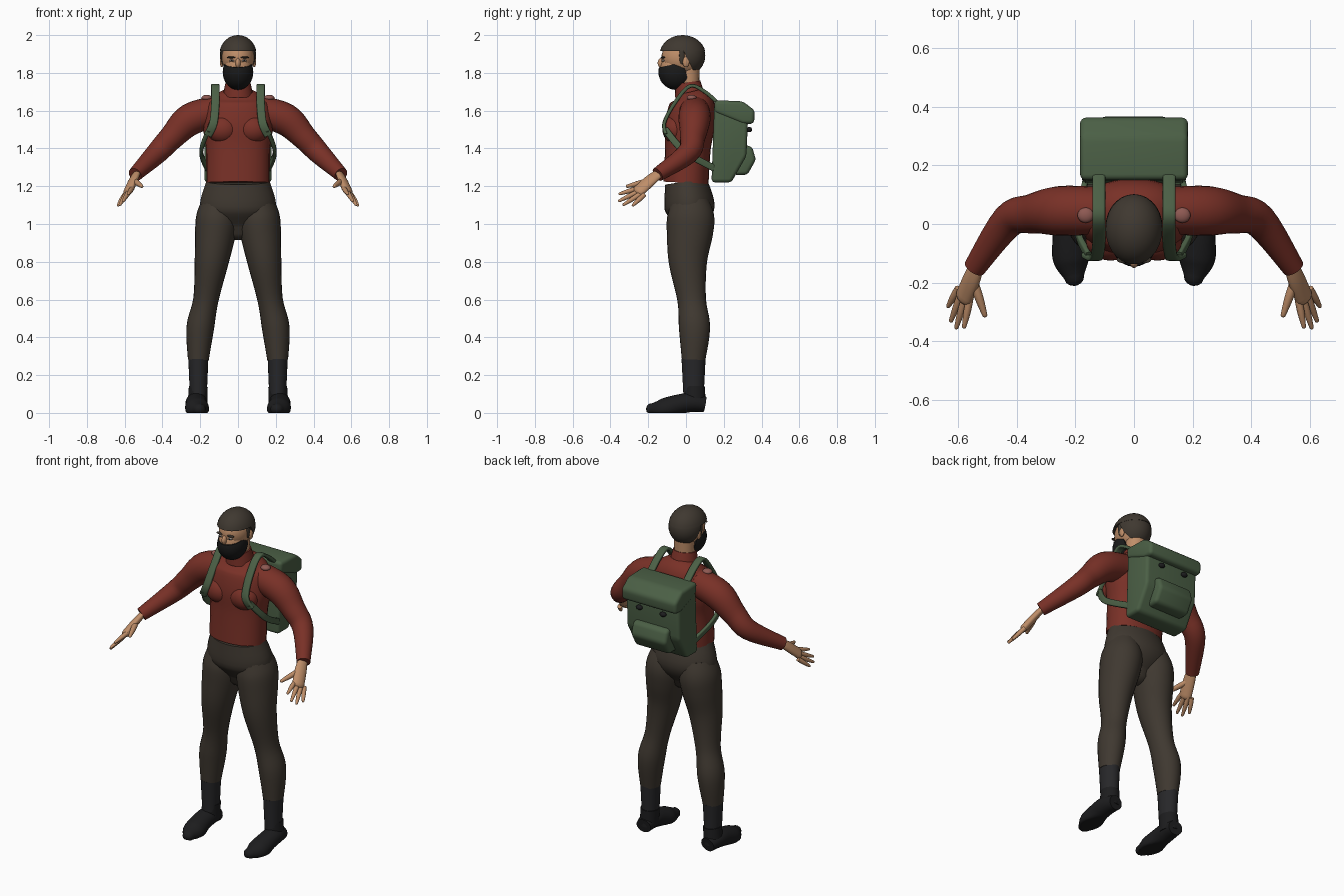
import bpy, bmesh, math
from mathutils import Vector

if "Cube" in bpy.data.objects:
    bpy.data.objects.remove(bpy.data.objects["Cube"])


def material(name, red, green, blue):
    mat = bpy.data.materials.new(name)
    mat.use_nodes = True
    mat.diffuse_color = (red, green, blue, 1)
    shader = mat.node_tree.nodes["Principled BSDF"]
    shader.inputs["Base Color"].default_value = (red, green, blue, 1)
    return mat


WOOL = material("red wool", .19, .03, .02)
CLOTH = material("dark brown cloth", .05, .04, .03)
SOCK = material("charcoal sock", .02, .02, .022)
LEATHER = material("black leather", .012, .012, .013)
CANVAS = material("green canvas", .07, .115, .06)
SKIN = material("skin", .52, .27, .14)
HAIR = material("brown hair", .05, .04, .03)
BEARD = material("black beard", .01, .01, .01)
PATCH = material("faded red patch", .27, .1, .085)
EYE = material("eye white", .45, .4, .36)


def finish(bm, name, mat, mirror):
    """Turn a bmesh into a smooth object, mirrored to the other side if asked."""
    bmesh.ops.recalc_face_normals(bm, faces=bm.faces)
    mesh = bpy.data.meshes.new(name)
    bm.to_mesh(mesh)
    bm.free()
    mesh.materials.append(mat)
    ob = bpy.data.objects.new(name, mesh)
    bpy.context.collection.objects.link(ob)
    if mirror:
        ob.modifiers.new("mirror", "MIRROR")
    bpy.ops.object.select_all(action="DESELECT")
    ob.select_set(True)
    bpy.context.view_layer.objects.active = ob
    bpy.ops.object.shade_smooth_by_angle(angle=math.radians(55))


def spline(rings, steps=5):
    """Smooth in-between rings through the given ones."""
    padded = [rings[0], *rings, rings[-1]]
    out = []
    for i in range(len(rings) - 1):
        for s in range(steps):
            t = s / steps
            out.append([b + t * (c - a + t * (2 * a - 5 * b + 4 * c - d
                                              + t * (3 * b - a - 3 * c + d))) / 2
                        for a, b, c, d in zip(*padded[i:i + 4])])
    return out + [list(rings[-1])]


def bridge(bm, loop, following):
    """Join two vertex loops with quads."""
    for k in range(len(loop)):
        bm.faces.new((loop[k - 1], loop[k], following[k], following[k - 1]))


def tube(name, mat, rings, flat=1, across=(1, 0, 0), mirror=True, dome=False, square=1):
    """Loft rings of (x, y, z, half width); flat is thickness over width."""
    rings = spline(rings)
    if dome:
        end, before = Vector(rings[-1][:3]), Vector(rings[-2][:3])
        ahead, radius = (end - before).normalized(), rings[-1][3]
        for turn in (30, 55, 80):
            angle = math.radians(turn)
            centre = end + ahead * radius * flat * math.sin(angle)
            rings.append([*centre, radius * math.cos(angle)])
    points = [Vector(ring[:3]) for ring in rings]
    bm = bmesh.new()
    loops = []
    sides = 24
    for i, ring in enumerate(rings):
        along = (points[min(i + 1, len(points) - 1)] - points[max(i - 1, 0)]).normalized()
        wide = Vector(across)
        wide = (wide - along * wide.dot(along)).normalized()
        thick = along.cross(wide) * flat
        loop = []
        for k in range(sides):
            angle = math.tau * k / sides
            c, s = [math.copysign(abs(f) ** square, f)
                    for f in (math.cos(angle), math.sin(angle))]
            co = points[i] + (wide * c + thick * s) * ring[3]
            co.z = max(co.z, 0)  # flat on the ground
            loop.append(bm.verts.new(co))
        loops.append(loop)
    for loop, following in zip(loops, loops[1:]):
        bridge(bm, loop, following)
    bm.faces.new(loops[0])
    bm.faces.new(loops[-1])
    finish(bm, name, mat, mirror)


def ball(name, mat, centre, radii, cuts=(), mirror=True):
    """Ellipsoid, trimmed beyond each (point, outward normal) plane."""
    bm = bmesh.new()
    bmesh.ops.create_uvsphere(bm, u_segments=28, v_segments=18, radius=1)
    bmesh.ops.scale(bm, vec=radii, verts=bm.verts)
    bmesh.ops.translate(bm, vec=centre, verts=bm.verts)
    for point, normal in cuts:
        cut = bmesh.ops.bisect_plane(bm, geom=bm.verts[:] + bm.edges[:] + bm.faces[:],
                                     plane_co=point, plane_no=normal, clear_outer=True)
        rim = [e for e in cut["geom_cut"] if isinstance(e, bmesh.types.BMEdge)]
        bmesh.ops.holes_fill(bm, edges=rim)
    finish(bm, name, mat, mirror)


def slab(name, mat, half, bevel, profile):
    """Side profile of (y, z) points carried across x, with rounded edges."""
    bm = bmesh.new()
    ends = [[bm.verts.new((x, y, z)) for y, z in profile] for x in (-half, half)]
    bridge(bm, *ends)
    for end in ends:
        bm.faces.new(end)
    bmesh.ops.recalc_face_normals(bm, faces=bm.faces)
    bmesh.ops.bevel(bm, geom=bm.edges[:], offset=bevel, segments=4, profile=.5,
                    affect="EDGES")
    finish(bm, name, mat, mirror=False)


# Trousers
tube("trouser_hips", CLOTH, [(0, 0, 1.225, .168), (0, .02, 1.08, .2), (0, .02, .98, .1)],
     flat=.66, mirror=False, dome=True)
tube("trouser_legs", CLOTH, [(.1, .02, 1.12, .09), (.11, .025, 1.04, .11), (.12, .02, .95, .108),
     (.14, .01, .8, .09), (.17, .03, .6, .067), (.2, .045, .45, .073), (.21, .04, .28, .055)],
     flat=1.13)

# Socks and shoes
tube("socks", SOCK, [(.21, .04, .285, .053), (.21, .04, .1, .045)], flat=1.2)
tube("shoe_cuffs", LEATHER, [(.21, .045, .14, .05), (.215, .045, .04, .052)], flat=1.12)
tube("shoes", LEATHER, [(.215, .1, .045, .045), (.22, .03, .055, .056), (.22, -.04, .045, .058),
     (.215, -.12, .02, .062), (.205, -.18, .02, .035)], flat=.9, dome=True)

# Sweater
tube("sweater_body", WOOL, [(0, 0, 1.218, .168), (0, .01, 1.4, .17), (0, .02, 1.52, .185),
     (0, .035, 1.64, .165), (0, .025, 1.7, .09)], flat=.71, mirror=False, square=.9)
tube("collar", WOOL, [(0, .02, 1.68, .08), (0, .01, 1.75, .066)], mirror=False)
ball("chest", WOOL, (.08, -.055, 1.5), (.085, .07, .075))
tube("sleeves", WOOL, [(.1, .045, 1.6, .08), (.25, .045, 1.555, .085), (.35, .035, 1.46, .067),
     (.43, .01, 1.375, .058), (.545, -.15, 1.262, .038)], across=(0, 1, 0))
ball("shoulder_patches", PATCH, (.165, .03, 1.668), (.028, .026, .016))

# Hands: four fingers fanned between index and little finger, and a thumb
KNUCKLES = (.6, .6, -.5)
tube("palms", SKIN, [(.535, -.14, 1.27, .028), (.555, -.19, 1.23, .035), (.58, -.25, 1.175, .036)],
     flat=.6, across=KNUCKLES, dome=True)


def finger(name, base, tip, radius):
    tube(name, SKIN, [(*base, radius), (*base.lerp(tip, .5), radius), (*tip, radius * .6)],
         across=KNUCKLES, dome=True)


first, last = Vector((.56, -.25, 1.19)), Vector((.6, -.22, 1.155))
first_tip, last_tip = Vector((.58, -.35, 1.16)), Vector((.634, -.28, 1.1))
reach = Vector((.01, -.03, -.02))
for i, label in enumerate(("index", "middle", "ring", "little")):
    t = i / 3
    finger(label + "_fingers", first.lerp(last, t),
           first_tip.lerp(last_tip, t) + reach * math.sin(math.pi * t), .0125)
finger("thumbs", Vector((.55, -.19, 1.23)), Vector((.51, -.31, 1.2)), .015)

# Neck and head
tube("neck", SKIN, [(0, .012, 1.7, .057), (0, .012, 1.84, .06)], mirror=False)
ball("skull", SKIN, (0, -.02, 1.88), (.086, .11, .1), mirror=False)
ball("jaw", SKIN, (0, -.052, 1.82), (.074, .084, .09), mirror=False)
ball("nose", SKIN, (0, -.13, 1.852), (.014, .02, .026), mirror=False)
ball("ears", SKIN, (.086, 0, 1.858), (.01, .018, .028))
ball("eyes", EYE, (.033, -.121, 1.865), (.013, .008, .006))
ball("pupils", BEARD, (.033, -.127, 1.865), (.005, .004, .005))
ball("eyebrows", HAIR, (.035, -.122, 1.882), (.024, .012, .005))

# Hair and beard
ball("hair_top", HAIR, (0, -.018, 1.895), (.099, .122, .105), mirror=False,
     cuts=[((0, 0, 1.915), (0, 0, -1))])
ball("hair_back", HAIR, (0, -.008, 1.89), (.097, .11, .105), mirror=False,
     cuts=[((0, .02, 1.85), (0, -1, -.5))])
ball("sideburns", HAIR, (.083, -.022, 1.89), (.008, .014, .045))
ball("beard", BEARD, (0, -.052, 1.805), (.081, .094, .095), mirror=False,
     cuts=[((0, -.145, 1.828), (0, -.22, 1)), ((0, 0, 1.8), (0, 1, .25))])

# Backpack
slab("backpack_body", CANVAS, .178, .02,
     [(.135, 1.22), (.24, 1.22), (.32, 1.36), (.33, 1.6), (.15, 1.64)])
slab("backpack_lid", CANVAS, .184, .02,
     [(.15, 1.59), (.15, 1.655), (.3, 1.65), (.365, 1.6), (.36, 1.53), (.3, 1.53)])
slab("backpack_pocket", CANVAS, .118, .02,
     [(.25, 1.26), (.325, 1.26), (.37, 1.34), (.35, 1.41), (.3, 1.42)])
ball("backpack_buckles", LEATHER, (.08, .335, 1.5), (.02, .015, .014))


def strap(name, points, half, flat):
    tube(name, CANVAS, [(*p, half) for p in points], flat=flat, square=.5)


strap("shoulder_straps", [(.12, .18, 1.63), (.12, .1, 1.7), (.12, .02, 1.73), (.12, -.06, 1.64),
      (.13, -.115, 1.535), (.16, -.105, 1.47)], .022, .45)
strap("side_straps", [(.155, -.11, 1.5), (.195, -.01, 1.385), (.165, .15, 1.295)], .01, 1.8)
